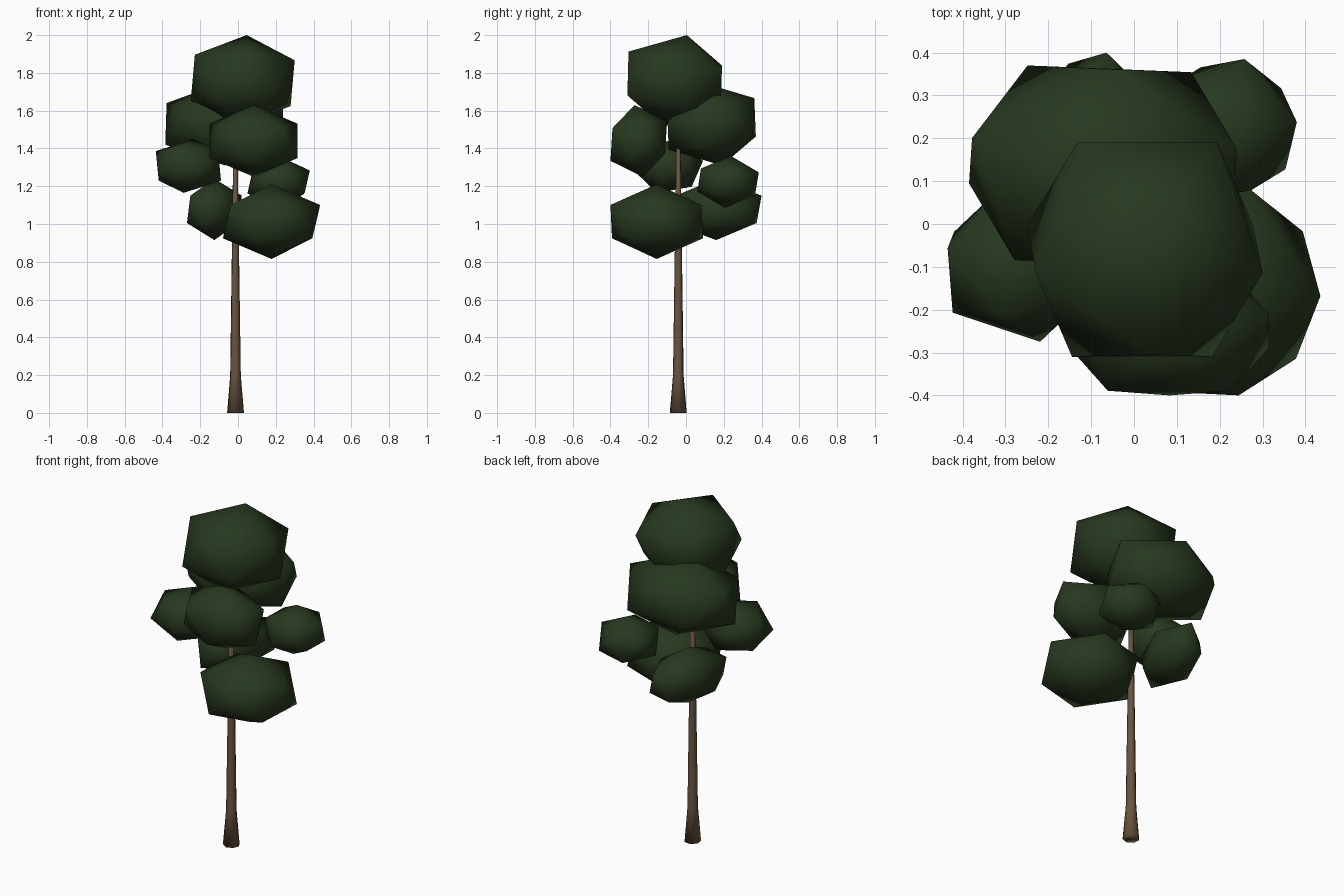
import bpy, bmesh, math
from mathutils import Matrix, Vector

cube = bpy.data.objects.get("Cube")
if cube:
    bpy.data.objects.remove(cube, do_unlink=True)


def material(name, rgb):
    mat = bpy.data.materials.new(name)
    mat.use_nodes = True
    colour = (*rgb, 1)
    mat.diffuse_color = colour
    mat.node_tree.nodes["Principled BSDF"].inputs["Base Color"].default_value = colour
    return mat


leaf = material("dark_green_leaf", (0.021, 0.040, 0.014))
bark = material("brown_bark", (0.14, 0.088, 0.05))


def finish(bm, name, mat):
    bmesh.ops.recalc_face_normals(bm, faces=bm.faces)
    for face in bm.faces:
        face.smooth = True
    mesh = bpy.data.meshes.new(name)
    bm.to_mesh(mesh)
    bm.free()
    mesh.materials.append(mat)
    obj = bpy.data.objects.new(name, mesh)
    bpy.context.collection.objects.link(obj)


def leaf_clump(name, low, high, yaw=0, tilt_x=0, tilt_y=0, spin=0, skew=0):
    """Turned twenty-sided ball, fitted between two corners."""
    bm = bmesh.new()
    bmesh.ops.create_icosphere(bm, subdivisions=1, radius=1)
    turn = Matrix.Identity(3)
    for angle, axis in ((yaw, 'Z'), (tilt_x, 'X'), (tilt_y, 'Y'), (spin, 'Z')):
        turn = Matrix.Rotation(math.radians(angle), 3, axis) @ turn
    for v in bm.verts:
        v.co = turn @ v.co
        v.co.x += skew * v.co.y
    for axis in range(3):
        a = min(v.co[axis] for v in bm.verts)
        b = max(v.co[axis] for v in bm.verts)
        for v in bm.verts:
            t = (v.co[axis] - a) / (b - a)
            v.co[axis] = low[axis] + t * (high[axis] - low[axis])
    finish(bm, name, leaf)


# Foliage, from the crown down
leaf_clump("crown_leaves", (-0.25, -0.31, 1.52), (0.30, 0.19, 2.0), -90, -12, 4)
leaf_clump("upper_back_leaves", (-0.385, -0.10, 1.31), (0.24, 0.37, 1.75), 90, 11, spin=-3)
leaf_clump("upper_front_leaves", (-0.15, -0.40, 1.25), (0.315, -0.10, 1.63), 90, 7)
leaf_clump("middle_right_leaves", (-0.435, -0.275, 1.165), (-0.09, 0.09, 1.45), -90, -20, spin=-20)
leaf_clump("middle_left_leaves", (0.05, 0.06, 1.085), (0.38, 0.385, 1.36), 3, -5)
leaf_clump("lower_front_leaves", (-0.08, -0.40, 0.815), (0.435, 0.09, 1.21), -3)
leaf_clump("lower_back_leaves", (-0.27, -0.08, 0.915), (0.02, 0.40, 1.24), 10, skew=0.3)

# Trunk: rings of (height, radius), flared at the foot
SIDES = 7
bm = bmesh.new()
rings = []
for z, r in ((0, 0.046), (0.2, 0.029), (0.9, 0.019), (1.6, 0.009)):
    ring = []
    for i in range(SIDES):
        a = math.tau * i / SIDES - math.pi / 4
        ring.append(bm.verts.new(Vector((-0.014 + r * math.cos(a), -0.04 + r * math.sin(a), z))))
    rings.append(ring)
for lower, upper in zip(rings, rings[1:]):
    for i in range(SIDES):
        j = (i + 1) % SIDES
        bm.faces.new((lower[i], lower[j], upper[j], upper[i]))
bm.faces.new(rings[0][::-1])
bm.faces.new(rings[-1])
finish(bm, "trunk", bark)
